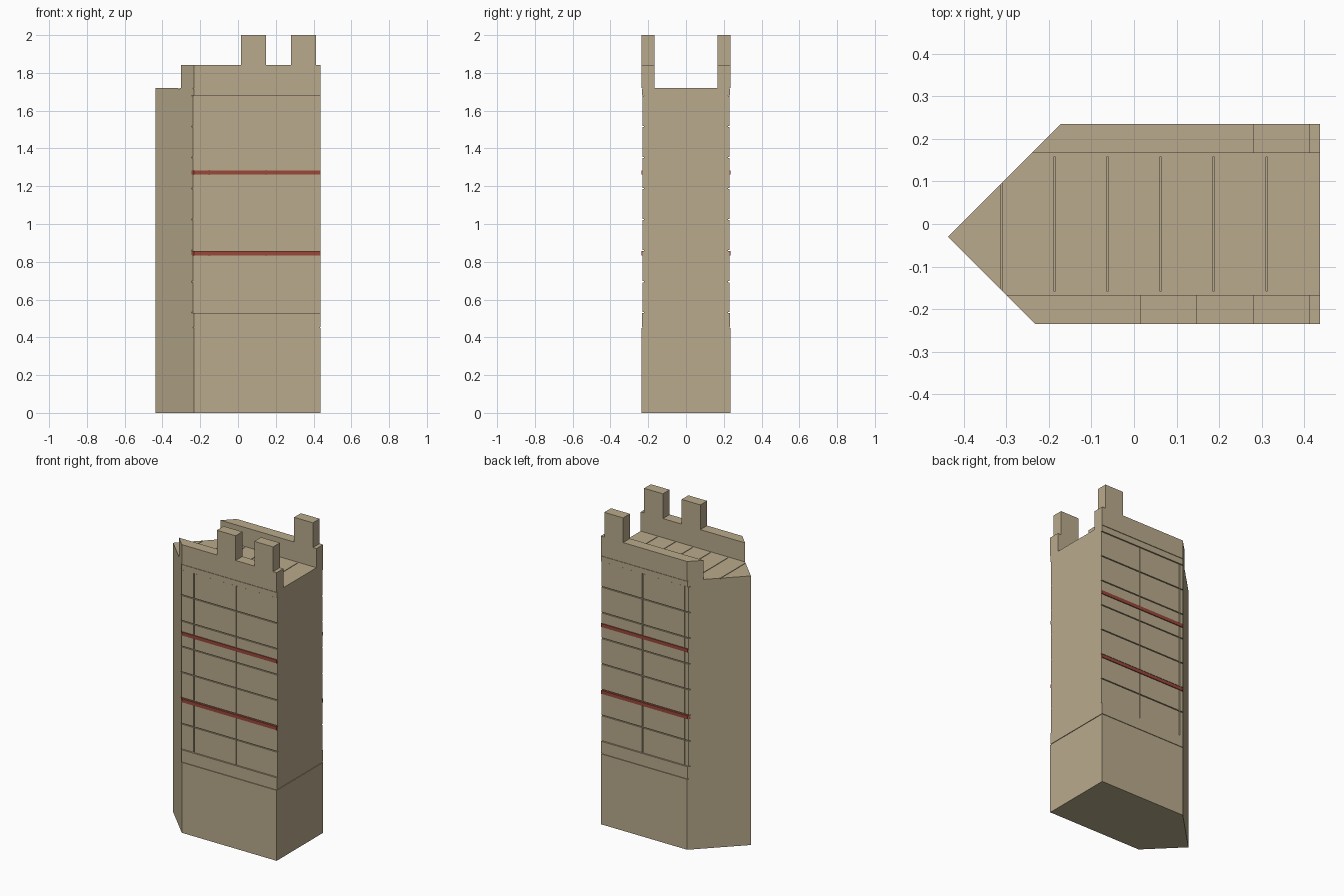
import bpy, bmesh
from mathutils import Vector

if "Cube" in bpy.data.objects:
    bpy.data.objects.remove(bpy.data.objects["Cube"])


def material(name, rgb):
    m = bpy.data.materials.new(name)
    m.diffuse_color = (*rgb, 1)
    m.use_nodes = True
    m.node_tree.nodes["Principled BSDF"].inputs["Base Color"].default_value = m.diffuse_color
    return m


STONE = material("tan stone", (0.485, 0.402, 0.262))
RED = material("brick red", (0.32, 0.065, 0.042))
XR, Y = 0.438, 0.235            # right end and half depth
FAR = -0.6                      # beyond the prow, always clipped away


def add_block(bm, x0, x1, y0, y1, z0, z1):
    """Box clipped by the two slanted prow walls."""
    b = bmesh.new()
    bmesh.ops.create_cube(b, size=1)
    for v in b.verts:
        v.co = Vector((x1 if v.co.x > 0 else x0,
                       y1 if v.co.y > 0 else y0,
                       z1 if v.co.z > 0 else z0))
    for d, normal in ((-0.468, (-1, -1, 0)), (-0.408, (-1, 1, 0))):
        r = bmesh.ops.bisect_plane(b, geom=b.verts[:] + b.edges[:] + b.faces[:],
                                   plane_co=(d, 0, 0), plane_no=normal,
                                   clear_outer=True)
        cut = [e for e in r["geom_cut"] if isinstance(e, bmesh.types.BMEdge)]
        if cut:
            bmesh.ops.holes_fill(b, edges=cut)
    bmesh.ops.recalc_face_normals(b, faces=b.faces[:])
    tmp = bpy.data.meshes.new("tmp")
    b.to_mesh(tmp)
    b.free()
    bm.from_mesh(tmp)
    bpy.data.meshes.remove(tmp)


def part(name, blocks, mat=STONE):
    bm = bmesh.new()
    for blk in blocks:
        add_block(bm, *blk)
    me = bpy.data.meshes.new(name)
    bm.to_mesh(me)
    bm.free()
    me.materials.append(mat)
    ob = bpy.data.objects.new(name, me)
    bpy.context.collection.objects.link(ob)


def layer(z0, z1, inset=0.0, side=0.0):
    return (FAR, XR - side, -Y + inset, Y - inset, z0, z1)


def wall(sign, x0, x1, inner, outer, z0, z1):
    a, b = sorted((sign * inner, sign * outer))
    return (x0, x1, a, b, z0, z1)


# main body, bottom to top, with thin joint grooves
part("plinth", [layer(0, 0.45)])
part("plinth_joint", [layer(0.45, 0.456, 0.005, 0.004)])
part("lower_band", [layer(0.456, 0.53, 0.001)])
part("tower_core", [layer(0.53, 1.68, 0.013)])
part("upper_band", [layer(1.68, 1.714, 0.001)])

# stone panels, red courses, parapet and merlons on both long sides
cols = (FAR, -0.152, 0.148, XR)
rows, z_lo, z_hi = 7, 0.53, 1.68
step, g = (z_hi - z_lo) / rows, 0.003
for sign, label in ((-1, "front"), (1, "back")):
    panels = []
    for i in range(3):
        x0 = cols[i] + (g if i else 0)
        x1 = cols[i + 1] - (g if i < 2 else 0)
        for j in range(rows):
            panels.append(wall(sign, x0, x1, 0.222, 0.229,
                               z_lo + j * step + g, z_lo + (j + 1) * step - g))
    part(label + "_panels", panels)
    part(label + "_red_courses",
         [wall(sign, FAR, XR, 0.222, 0.2345, z - 0.011, z + 0.011)
          for z in (0.845, 1.272)], RED)
    part(label + "_parapet",
         [wall(sign, FAR, XR, 0.167, 0.231, 1.714, 1.721),
          wall(sign, FAR, XR, 0.167, Y, 1.721, 1.842)])
    merlons = (0.015, 0.28) if sign < 0 else (0.28,)
    part(label + "_merlons",
         [wall(sign, x, x + 0.133, 0.167, Y, 1.842, 2.0) for x in merlons])

# roof deck boards with narrow seams
seams = [-0.312 + 0.1248 * i for i in range(6)]
edges = [FAR] + seams + [XR]
boards = [(edges[i] + (0.002 if i else 0), edges[i + 1] - (0.002 if i < 6 else 0),
           -0.158, 0.158, 1.714, 1.72) for i in range(7)]
part("roof_boards", boards)
part("roof_edge_strips", [wall(s, FAR, XR, 0.158, 0.167, 1.714, 1.72)
                          for s in (-1, 1)])
